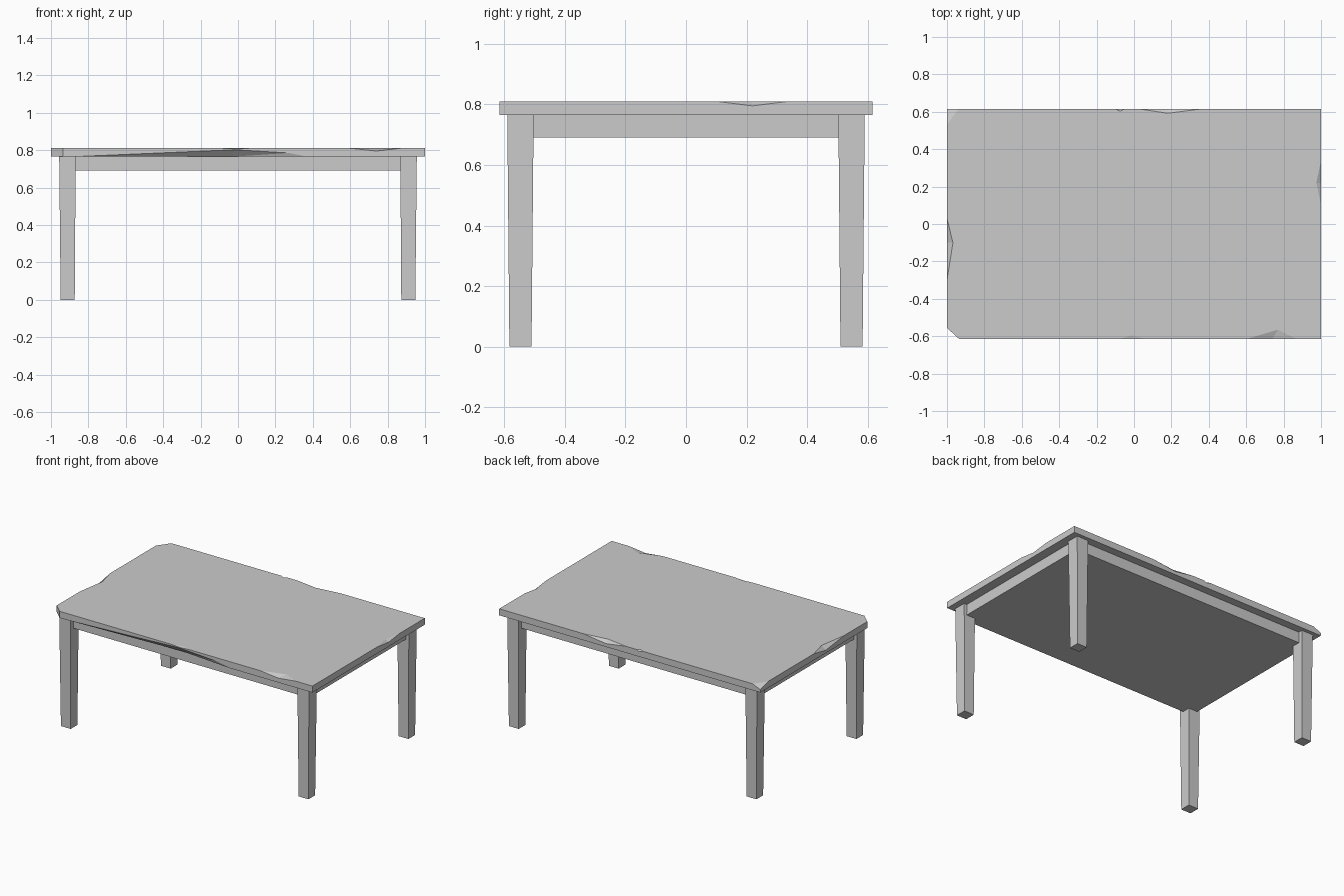
import bpy, bmesh
from mathutils import Vector

if "Cube" in bpy.data.objects:
    bpy.data.objects.remove(bpy.data.objects["Cube"])

X, Y, Z0, Z1 = 1.0, 0.615, 0.765, 0.81


def make(name, bm):
    bmesh.ops.recalc_face_normals(bm, faces=bm.faces[:])
    me = bpy.data.meshes.new(name)
    bm.to_mesh(me)
    bm.free()
    ob = bpy.data.objects.new(name, me)
    bpy.context.collection.objects.link(ob)
    return ob


def hull(name, pts):
    bm = bmesh.new()
    for p in pts:
        bm.verts.new(p)
    bmesh.ops.convex_hull(bm, input=bm.verts[:])
    return make(name, bm)


def box_pts(x0, x1, y0, y1, z0, z1):
    return [(x, y, z) for x in (x0, x1) for y in (y0, y1) for z in (z0, z1)]


def chip(top, pts, out):
    # remove a hull of surface points plus one point pushed outside the slab
    mid = sum((Vector(p) for p in pts[:2]), Vector()) / 2
    cutter = hull("chip_cutter", pts + [tuple(mid + Vector(out))])
    cutter.hide_render = True
    mod = top.modifiers.new("chip", 'BOOLEAN')
    mod.operation = 'DIFFERENCE'
    mod.solver = 'EXACT'
    mod.object = cutter
    bpy.context.view_layer.objects.active = top
    bpy.ops.object.modifier_apply(modifier=mod.name)
    bpy.data.objects.remove(cutter)


# tabletop slab with one fully cut corner
outline = [(-0.935, -Y), (X, -Y), (X, Y), (-X, Y), (-X, -0.555)]
top = hull("tabletop", [(x, y, z) for x, y in outline for z in (Z0, Z1)])

# chips along front and back upper edges: start, end, inner point, drop point
for s, x0, x1, tx, ty, sx, sz in [
        (-1, 0.60, 0.87, 0.77, 0.565, 0.74, 0.795),
        (-1, -0.08, 0.06, -0.01, 0.595, -0.01, 0.806),
        (1, 0.03, 0.36, 0.18, 0.592, 0.18, 0.788),
        (1, -0.10, -0.05, -0.075, 0.603, -0.075, 0.80)]:
    chip(top, [(x0, s * Y, Z1), (x1, s * Y, Z1), (tx, s * ty, Z1), (sx, s * Y, sz)],
         (0, s * 0.02, 0.02))

# chips along left and right upper edges
for s, y0, y1, ty, tx, sz in [
        (1, 0.10, 0.34, 0.22, 0.975, 0.795),
        (-1, -0.30, 0.03, -0.10, 0.968, 0.785)]:
    chip(top, [(s * X, y0, Z1), (s * X, y1, Z1), (s * tx, ty, Z1), (s * X, ty, sz)],
         (s * 0.02, 0, 0.02))

# chipped back left upper corner
chip(top, [(-X, 0.53, Z1), (-0.94, Y, Z1), (-X, Y, 0.785)], (-0.08, 0.08, 0.04))

# long chip under the front edge
chip(top, [(-0.88, -Y, Z0), (0.37, -Y, Z0), (-0.02, -Y, 0.802), (0.27, -Y, 0.785),
           (-0.03, -Y + 0.035, Z0)], (0, -0.02, -0.02))

# solid apron block under the top
hull("apron", box_pts(-0.935, 0.935, -0.56, 0.56, 0.69, Z0))

# four tapered legs
for sx, nx in ((-1, "left"), (1, "right")):
    for sy, ny in ((-1, "front"), (1, "back")):
        pts = []
        for z, a, b, c, d in ((0, 0.873, 0.948, 0.510, 0.583),
                              (Z0, 0.868, 0.956, 0.503, 0.590)):
            pts += [(sx * x, sy * y, z) for x in (a, b) for y in (c, d)]
        hull(f"{ny}_{nx}_leg", pts)
